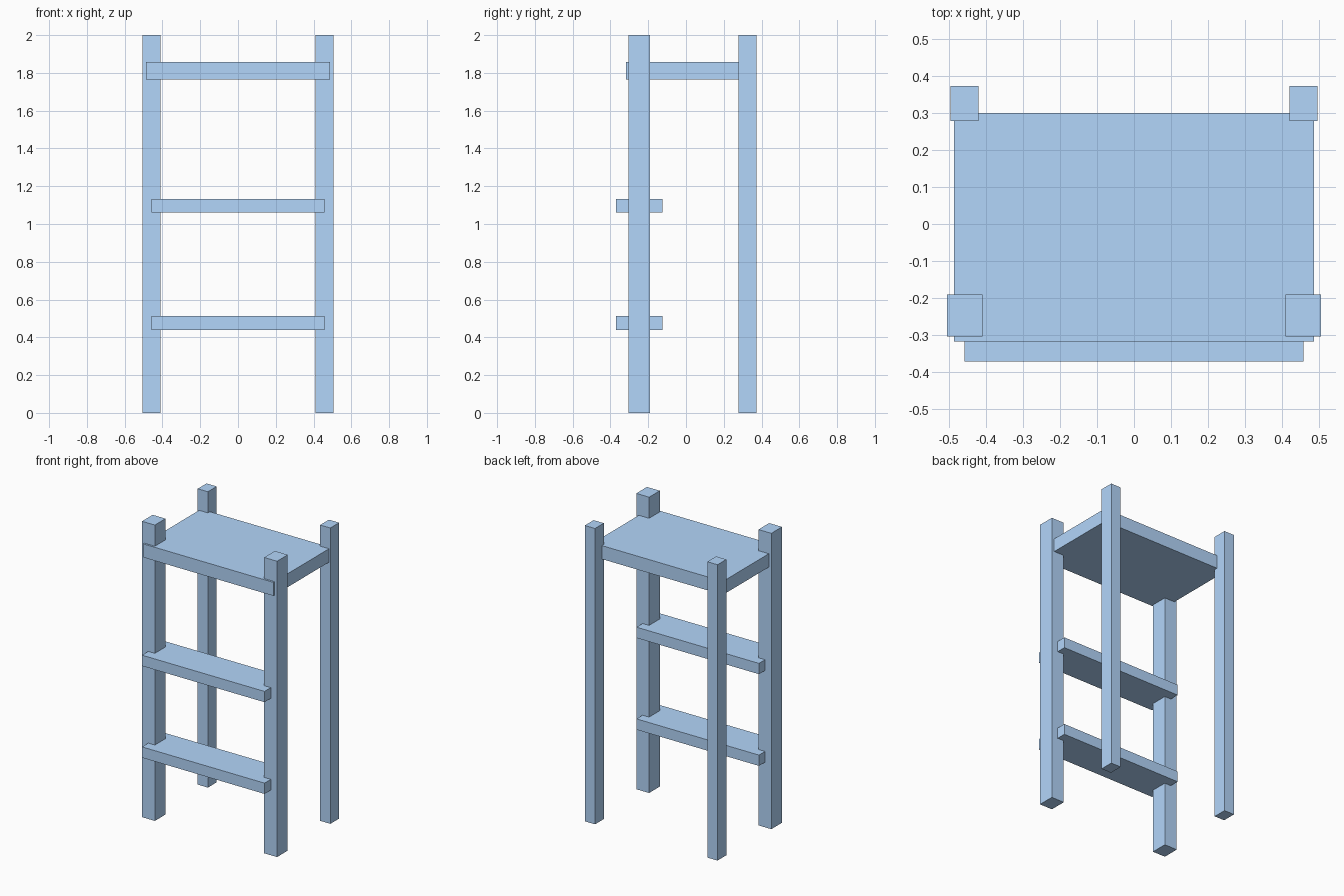
import bpy
import bmesh
from mathutils import Vector

if "Cube" in bpy.data.objects:
    bpy.data.objects.remove(bpy.data.objects["Cube"])

# Blue paint shared by every part
blue = bpy.data.materials.new("blue_paint")
blue.diffuse_color = (0.45, 0.67, 0.96, 1)
blue.use_nodes = True
blue.node_tree.nodes["Principled BSDF"].inputs["Base Color"].default_value = blue.diffuse_color


def box(name, lo, hi):
    """Blue box spanning two opposite corners, with its origin at the centre."""
    lo, hi = Vector(lo), Vector(hi)
    bm = bmesh.new()
    bmesh.ops.create_cube(bm, size=1)
    bmesh.ops.scale(bm, vec=hi - lo, verts=bm.verts)
    mesh = bpy.data.meshes.new(name)
    bm.to_mesh(mesh)
    bm.free()
    mesh.materials.append(blue)
    obj = bpy.data.objects.new(name, mesh)
    obj.location = (lo + hi) / 2
    bpy.context.collection.objects.link(obj)
    return obj


# Legs: thicker front pair, slimmer back pair
for side, s in (("left", -1), ("right", 1)):
    for name, x0, x1, y0, y1 in (("front_leg", 0.409, 0.505, -0.304, -0.19),
                                 ("back_leg", 0.42, 0.496, 0.278, 0.372)):
        xs = sorted((s * x0, s * x1))
        box(f"{name}_{side}", (xs[0], y0, 0), (xs[1], y1, 2))

# Top platform, poking slightly through the front legs
box("platform", (-0.486, -0.317, 1.766), (0.486, 0.3, 1.857))

# Steps between the front legs
for name, z in (("lower_step", 0.44), ("upper_step", 1.06)):
    box(name, (-0.458, -0.371, z), (0.458, -0.125, z + 0.073))
